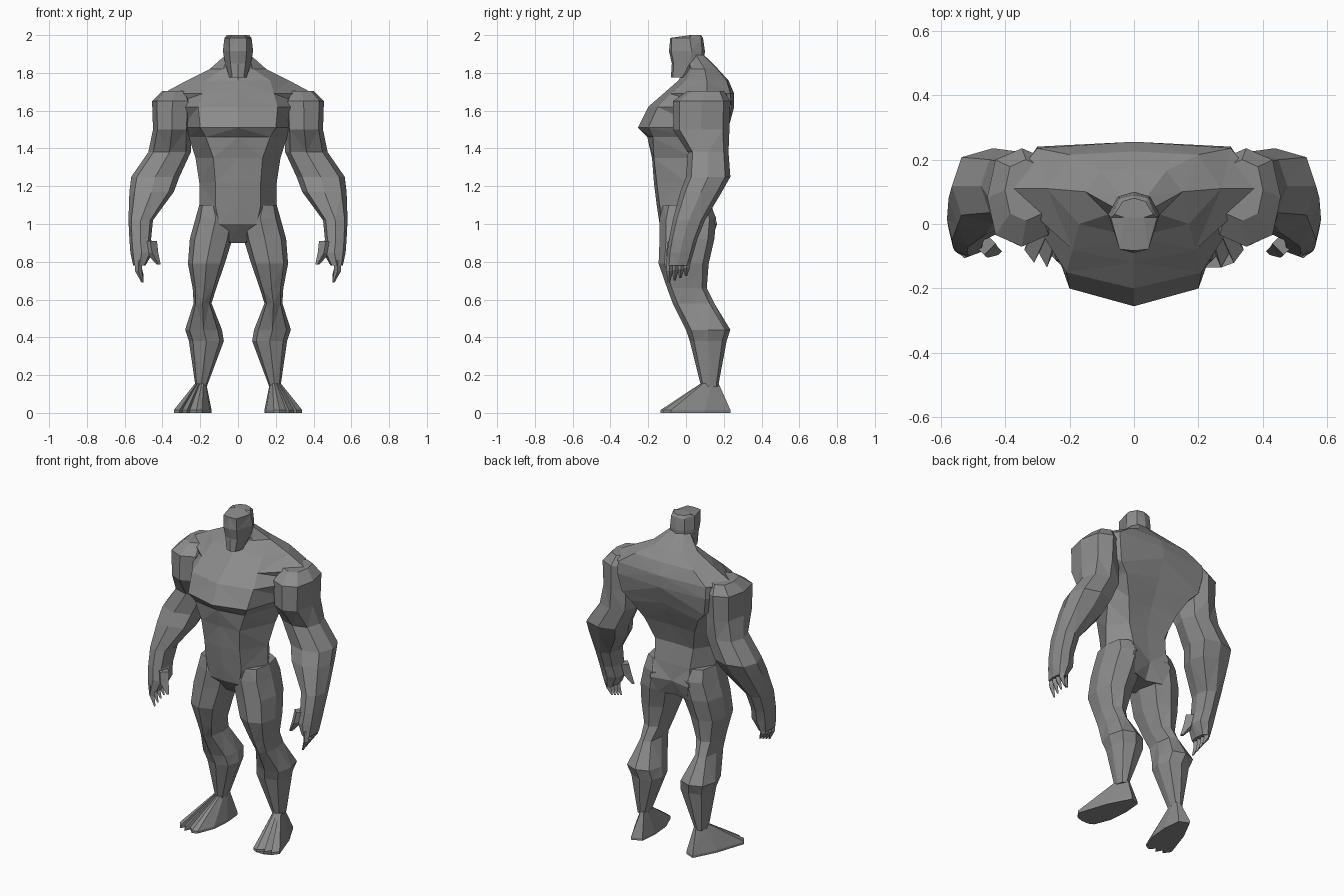
import bpy, bmesh, math
from mathutils import Vector

cube = bpy.data.objects.get("Cube")
if cube:
    bpy.data.objects.remove(cube, do_unlink=True)

GREY = (0.26, 0.26, 0.26, 1)
skin = bpy.data.materials.new("grey_skin")
skin.use_nodes = True
skin.diffuse_color = GREY
skin.node_tree.nodes["Principled BSDF"].inputs["Base Color"].default_value = GREY


def loft(name, rings, side=1):
    """Skin a stack of equal rings, cap both ends and triangulate the facets."""
    bm = bmesh.new()
    loops = [[bm.verts.new((side * p[0], p[1], p[2])) for p in ring] for ring in rings]
    n = len(loops[0])
    for low, high in zip(loops, loops[1:]):
        for i in range(n):
            j = (i + 1) % n
            bm.faces.new((low[i], low[j], high[j], high[i]))
    bm.faces.new(loops[0][::-1])
    bm.faces.new(loops[-1])
    bmesh.ops.triangulate(bm, faces=bm.faces[:])
    bmesh.ops.recalc_face_normals(bm, faces=bm.faces[:])
    mesh = bpy.data.meshes.new(name)
    bm.to_mesh(mesh)
    bm.free()
    mesh.materials.append(skin)
    obj = bpy.data.objects.new(name, mesh)
    bpy.context.collection.objects.link(obj)
    return obj


def body_ring(z, yf, xf, yf2, w, ym, xb, yb2, yb):
    """Symmetric section: front, front corner, side, back corner, back."""
    half = [(xf, yf2, z), (w, ym, z), (xb, yb2, z)]
    other = [(-x, y, z) for x, y, z in reversed(half)]
    return [(0, yf, z)] + half + [(0, yb, z)] + other


def limb_ring(z, x0, x1, y0, y1):
    """Eight-sided section filling the given bounds."""
    c = Vector(((x0 + x1) / 2, (y0 + y1) / 2, z))
    rx, ry = (x1 - x0) / 2, (y1 - y0) / 2
    ring = []
    for i in range(8):
        a = i * math.pi / 4
        k = 1.08 if i % 2 else 1
        ring.append(c + Vector((k * rx * math.cos(a), k * ry * math.sin(a), 0)))
    return ring


def spike(name, base, tip, radius, side):
    """Tapered four-sided digit with a bent knuckle."""
    base, tip = Vector(base), Vector(tip)
    knuckle = base.lerp(tip, 0.5) + Vector((0.012, 0, 0))
    rings = []
    for c, r in ((base, radius), (knuckle, radius * 0.9), (tip, radius * 0.3)):
        rings.append([c + Vector((r * math.cos(a), r * math.sin(a), 0))
                      for a in (0, math.pi / 2, math.pi, math.pi * 1.5)])
    loft(name, rings, side)


# Torso, from seat through chest shelf and sloping shoulders to neck
torso = [
    (.90, -.05, .04, -.05, .09, .03, .10, .13, .10),
    (1.0, -.14, .10, -.13, .20, .00, .13, .165, .14),
    (1.1, -.155, .12, -.14, .205, .00, .12, .135, .13),
    (1.22, -.17, .12, -.155, .205, .0, .13, .115, .11),
    (1.35, -.18, .13, -.17, .225, .04, .17, .16, .15),
    (1.46, -.205, .17, -.175, .26, .06, .23, .21, .20),
    (1.51, -.255, .2, -.20, .30, .08, .28, .225, .22),
    (1.62, -.20, .21, -.15, .38, .12, .30, .24, .255),
    (1.69, -.12, .19, -.08, .40, .11, .30, .235, .255),
    (1.76, -.04, .17, .0, .27, .11, .20, .215, .225),
    (1.82, -.01, .08, .03, .15, .10, .10, .165, .17),
    (1.9, -.01, .04, .0, .06, .05, .04, .085, .09),
]
loft("torso", [body_ring(*r) for r in torso])

# Head, with pointed jaw, flat face and sloping crown
head = [
    (1.775, -.08, .03, -.07, .045, -.02, .03, .03, .04),
    (1.85, -.075, .04, -.065, .068, .02, .05, .085, .095),
    (1.915, -.09, .045, -.078, .08, .03, .05, .085, .1),
    (1.985, -.083, .045, -.078, .072, .02, .045, .08, .09),
    (2.0, .02, .03, .02, .06, .03, .035, .07, .08),
]
loft("head", [body_ring(*r) for r in head])

arm = [
    (1.705, .27, .40, .01, .20),
    (1.65, .24, .455, -.07, .235),
    (1.5, .25, .45, -.07, .23),
    (1.38, .25, .475, .01, .225),
    (1.25, .31, .565, .0, .235),
    (1.17, .34, .575, -.03, .19),
    (1.02, .45, .58, -.07, .10),
    (.92, .46, .575, -.09, .06),
    (.85, .45, .57, -.10, .04),
    (.78, .49, .555, -.105, .02),
]
leg = [
    (1.1, .06, .205, -.12, .13),
    (1.03, .01, .225, -.14, .16),
    (.92, .03, .255, -.14, .15),
    (.79, .07, .265, -.145, .12),
    (.66, .115, .24, -.10, .11),
    (.58, .14, .235, -.07, .15),
    (.44, .085, .28, .0, .235),
    (.38, .075, .26, .02, .215),
    (.14, .165, .225, .08, .17),
]
# Foot outline with notched toes
sole = [(.15, .21), (.21, .235), (.28, .1), (.34, -.08), (.31, -.12), (.295, -.09),
        (.27, -.135), (.255, -.1), (.22, -.135), (.19, -.12), (.15, -.02), (.14, .1)]
ankle = Vector((.195, .125, .155))

for label, side in (("left", 1), ("right", -1)):
    loft(label + "_arm", [limb_ring(*r) for r in arm], side)
    loft(label + "_leg", [limb_ring(*r) for r in leg], side)

    # Foot tapering up to the ankle
    ground = [Vector((x, y, 0)) for x, y in sole]
    toes = [Vector((x, y, .015)) for x, y in sole]
    top = [ankle + Vector(((x - .23) * .3, (y - .05) * .26, 0)) for x, y in sole]
    loft(label + "_foot", [ground, toes, top], side)

    # Fingers and thumb
    for i in range(4):
        y = -.085 + i * .03
        spike(f"{label}_finger_{i + 1}", (.525, y, .81), (.505, y - .005, .69 + .012 * i), .02, side)
    spike(label + "_thumb", (.465, -.06, .91), (.42, -.085, .785), .036, side)
